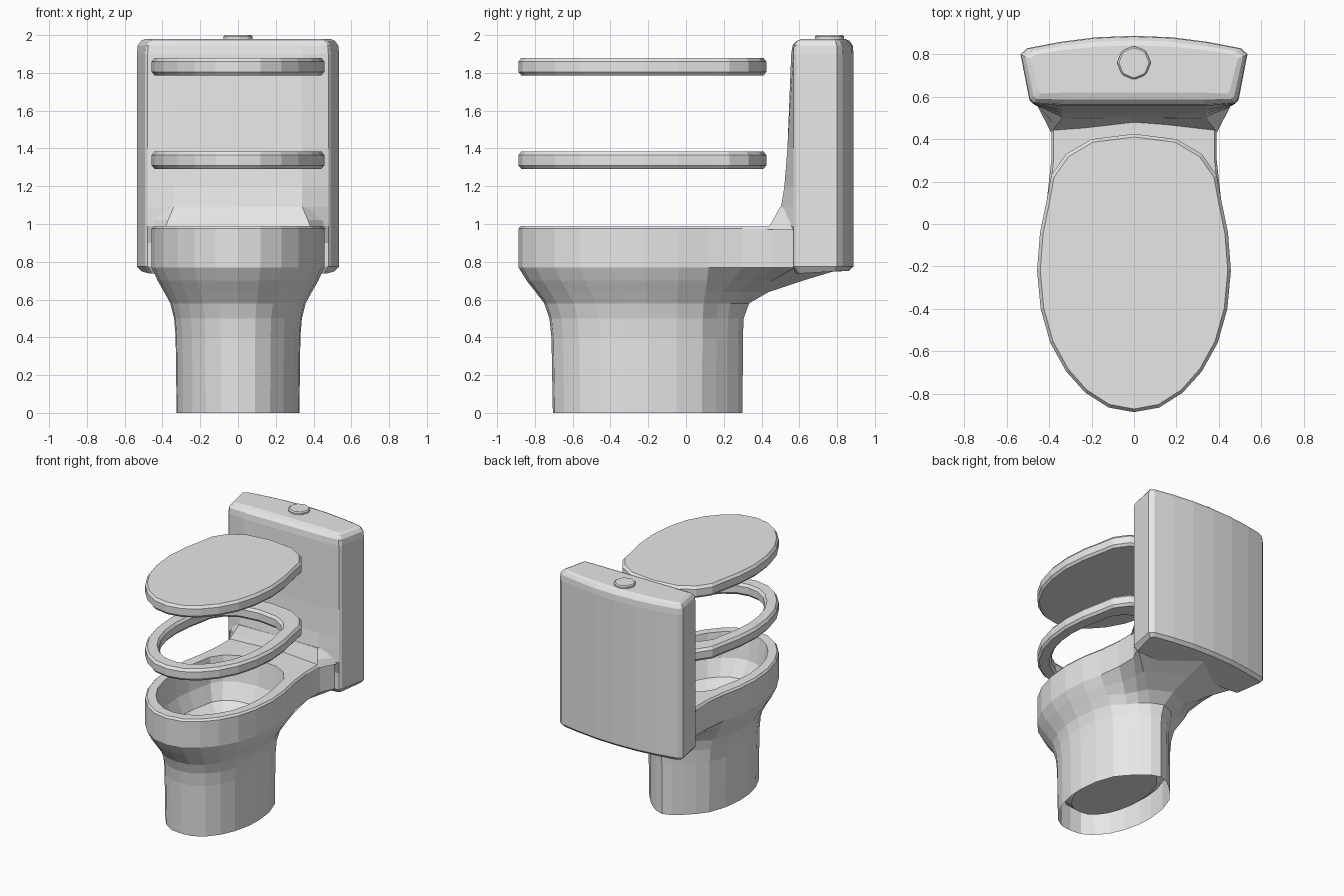
import bpy
import bmesh

cube = bpy.data.objects.get("Cube")
if cube:
    bpy.data.objects.remove(cube, do_unlink=True)

ceramic = bpy.data.materials.new("ceramic_grey")
ceramic.use_nodes = True
colour = (0.8, 0.8, 0.8, 1)
ceramic.diffuse_color = colour
ceramic.node_tree.nodes["Principled BSDF"].inputs["Base Color"].default_value = colour

# Half outlines, from the front centre round to the back centre
LID = [(0, -.887), (.12, -.865), (.23, -.795), (.32, -.695), (.395, -.56), (.44, -.4), (.457, -.22),
       (.443, -.04), (.41, .12), (.39, .23), (.32, .33), (.2, .4), (0, .425)]
RIM = LID[:9] + [(.39, .3), (.39, .46), (.45, .58), (0, .85)]
FOOT = [(0, -.705), (.09, -.695), (.17, -.645), (.24, -.56), (.29, -.45), (.32, -.32), (.325, -.2),
        (.308, -.05), (.26, .085), (.2, .16), (.14, .22), (.07, .275), (0, .3)]
TANK = [(0, .56), (.34, .56), (.478, .568), (.493, .585), (.535, .8), (.505, .828), (.35, .858),
        (.18, .88), (0, .887)]


def flare(t):
    """Blend the foot outline into the rim outline; the back follows later."""
    half = []
    for i, (p, q) in enumerate(zip(FOOT, RIM)):
        s = t if i < 9 else t * t
        half.append((p[0] + (q[0] - p[0]) * s, p[1] + (q[1] - p[1]) * s))
    return half


def fit(half, front, back, width):
    """Stretch a half outline to a new front, back and half width."""
    y0, y1 = half[0][1], half[-1][1]
    w = max(x for x, y in half)
    return [(x * width / w, front + (y - y0) * (back - front) / (y1 - y0)) for x, y in half]


def inset(half, d):
    w = max(x for x, y in half)
    return fit(half, half[0][1] + d, half[-1][1] - d, w - d)


def ring(half, z):
    """Mirror a half outline into a closed ring at a height."""
    return [(x, y, z) for x, y in half] + [(-x, y, z) for x, y in half[-2:0:-1]]


def loft(name, rings, cap_start=False, cap_end=False, wrap=False):
    bm = bmesh.new()
    loops = [[bm.verts.new(p) for p in r] for r in rings]
    pairs = list(zip(loops, loops[1:]))
    if wrap:
        pairs.append((loops[-1], loops[0]))
    for a, b in pairs:
        for i in range(len(a)):
            j = (i + 1) % len(a)
            bm.faces.new((a[i], a[j], b[j], b[i]))
    if cap_start:
        bm.faces.new(loops[0][::-1])
    if cap_end:
        bm.faces.new(loops[-1])
    bmesh.ops.recalc_face_normals(bm, faces=bm.faces)
    mesh = bpy.data.meshes.new(name)
    bm.to_mesh(mesh)
    bm.free()
    mesh.materials.append(ceramic)
    obj = bpy.data.objects.new(name, mesh)
    bpy.context.collection.objects.link(obj)
    return obj


# Pedestal flaring into the rim, then down into the hollow bowl and its drain
outside = [(0, 0), (.4, .04), (.5, .1), (.58, .25), (.64, .5), (.7, .76), (.77, 1), (.975, 1)]
rings = [ring(flare(t), z) for z, t in outside]
rings.append(ring(inset(RIM, .012), .99))
cavity = [(.99, -.8, .27, .375), (.96, -.795, .265, .37), (.8, -.765, .235, .35),
          (.68, -.69, .17, .3), (.62, -.5, .05, .19), (.45, -.4, -.03, .13)]
rings += [ring(fit(LID, f, b, w), z) for z, f, b, w in cavity]
loft("bowl_and_pedestal", rings, cap_end=True)

# Recessed underside of the pedestal
loft("recessed_base", [ring(inset(FOOT, d), z) for d, z in [(.01, .24), (.04, .16), (.1, .11)]],
     cap_end=True)

# Low sloping neck between the rim and the tank
neck = [(.97, .475, .39, .43, .465, .575), (1.02, .487, .37, .46, .46, .57),
        (1.09, .503, .34, .498, .42, .57)]
loft("neck", [ring([(0, y), (w, s), (e, b), (0, .6)], z) for z, y, w, s, e, b in neck],
     cap_start=True, cap_end=True)

# Tank with a leaning front face that sweeps forward into the neck
levels = [(.752, .56, .025), (.775, .56, 0), (.9, .56, 0), (.99, .488, 0), (1.09, .503, 0),
          (1.2, .521, 0), (1.4, .537, 0), (1.9, .557, 0), (1.945, .56, .004), (1.97, .565, .022),
          (1.98, .575, .045)]
rings = []
for z, front, d in levels:
    half = inset([(x, front if i < 2 else y) for i, (x, y) in enumerate(TANK)], d)
    drop = .06 if z < .76 else 0
    rings.append([(x, y, h - drop * max(0, .84 - y)) for x, y, h in ring(half, z)])
loft("tank", rings, cap_start=True, cap_end=True)

# Seat ring
hole = fit(LID, -.775, .255, .355)
section = [(LID, 1.31), (LID, 1.365), (inset(LID, .015), 1.385), (inset(hole, -.015), 1.385),
           (hole, 1.365), (hole, 1.31), (inset(hole, -.015), 1.292), (inset(LID, .015), 1.292)]
loft("seat", [ring(h, z) for h, z in section], wrap=True)

# Lid
loft("lid", [ring(inset(LID, d), z) for d, z in [(.015, 1.787), (0, 1.805), (0, 1.86), (.015, 1.88)]],
     cap_start=True, cap_end=True)

# Flush button
bpy.ops.mesh.primitive_cylinder_add(vertices=8, radius=.08, depth=.04, location=(0, .76, 1.98))
button = bpy.context.object
button.name = "flush_button"
button.data.materials.append(ceramic)
bevel = button.modifiers.new("soft_edge", "BEVEL")
bevel.width = .008
bevel.segments = 1
